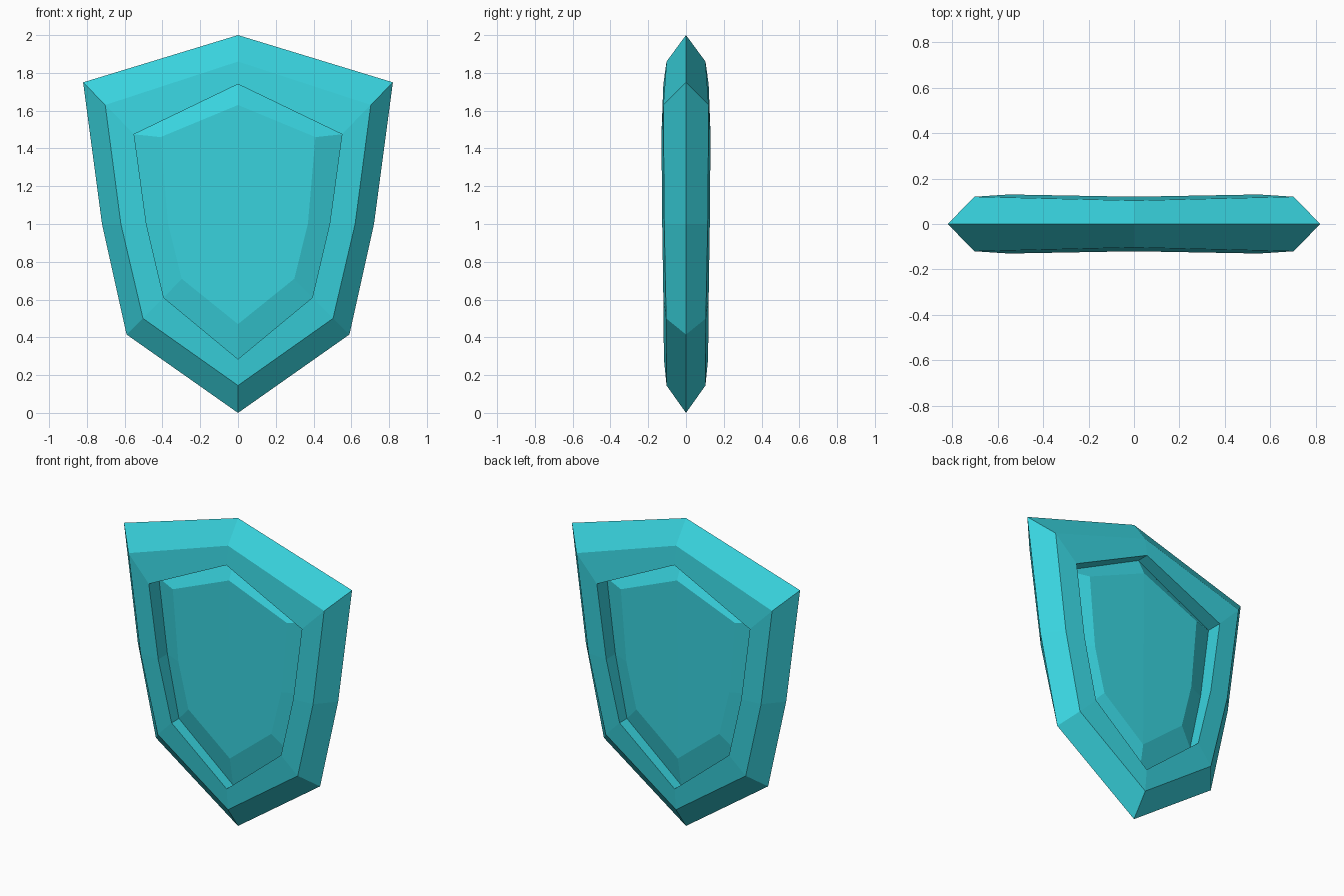
import bpy, bmesh

if "Cube" in bpy.data.objects:
    bpy.data.objects.remove(bpy.data.objects["Cube"])

# Half outlines (x, depth, z) from top point round the right side to bottom point
RINGS = [
    # outer edge
    [(0, 0, 2.0), (0.82, 0, 1.75), (0.72, 0, 1.0), (0.59, 0, 0.415), (0, 0, 0)],
    # top of the outer bevel
    [(0, 0.103, 1.86), (0.703, 0.12, 1.63), (0.62, 0.115, 1.0), (0.503, 0.105, 0.5), (0, 0.103, 0.145)],
    # inner lip of the rim
    [(0, 0.12, 1.74), (0.55, 0.13, 1.475), (0.485, 0.126, 1.0), (0.393, 0.12, 0.61), (0, 0.117, 0.285)],
    # foot of the groove wall
    [(0, 0.04, 1.74), (0.55, 0.027, 1.475), (0.485, 0.032, 1.0), (0.393, 0.045, 0.61), (0, 0.05, 0.285)],
    # raised centre panel
    [(0, 0.093, 1.63), (0.41, 0.084, 1.46), (0.37, 0.084, 1.0), (0.298, 0.084, 0.71), (0, 0.084, 0.47)],
]

# One quarter of the shield: loft the rings, then close the centre panel
bm = bmesh.new()
loops = [[bm.verts.new((x, -d, z)) for x, d, z in ring] for ring in RINGS]
for a, b in zip(loops, loops[1:]):
    for i in range(len(a) - 1):
        bm.faces.new((a[i], b[i], b[i + 1], a[i + 1]))
bm.faces.new(loops[-1][::-1])
bm.normal_update()

mesh = bpy.data.meshes.new("shield")
bm.to_mesh(mesh)
bm.free()
shield = bpy.data.objects.new("shield", mesh)
bpy.context.collection.objects.link(shield)

# Mirror left-right and front-back
mirror = shield.modifiers.new("mirror", 'MIRROR')
mirror.use_axis = (True, True, False)
mirror.merge_threshold = 0.001

# Turquoise colour
mat = bpy.data.materials.new("turquoise")
mat.diffuse_color = (0.04, 0.65, 0.73, 1)
mat.use_nodes = True
mat.node_tree.nodes["Principled BSDF"].inputs["Base Color"].default_value = mat.diffuse_color
mesh.materials.append(mat)
